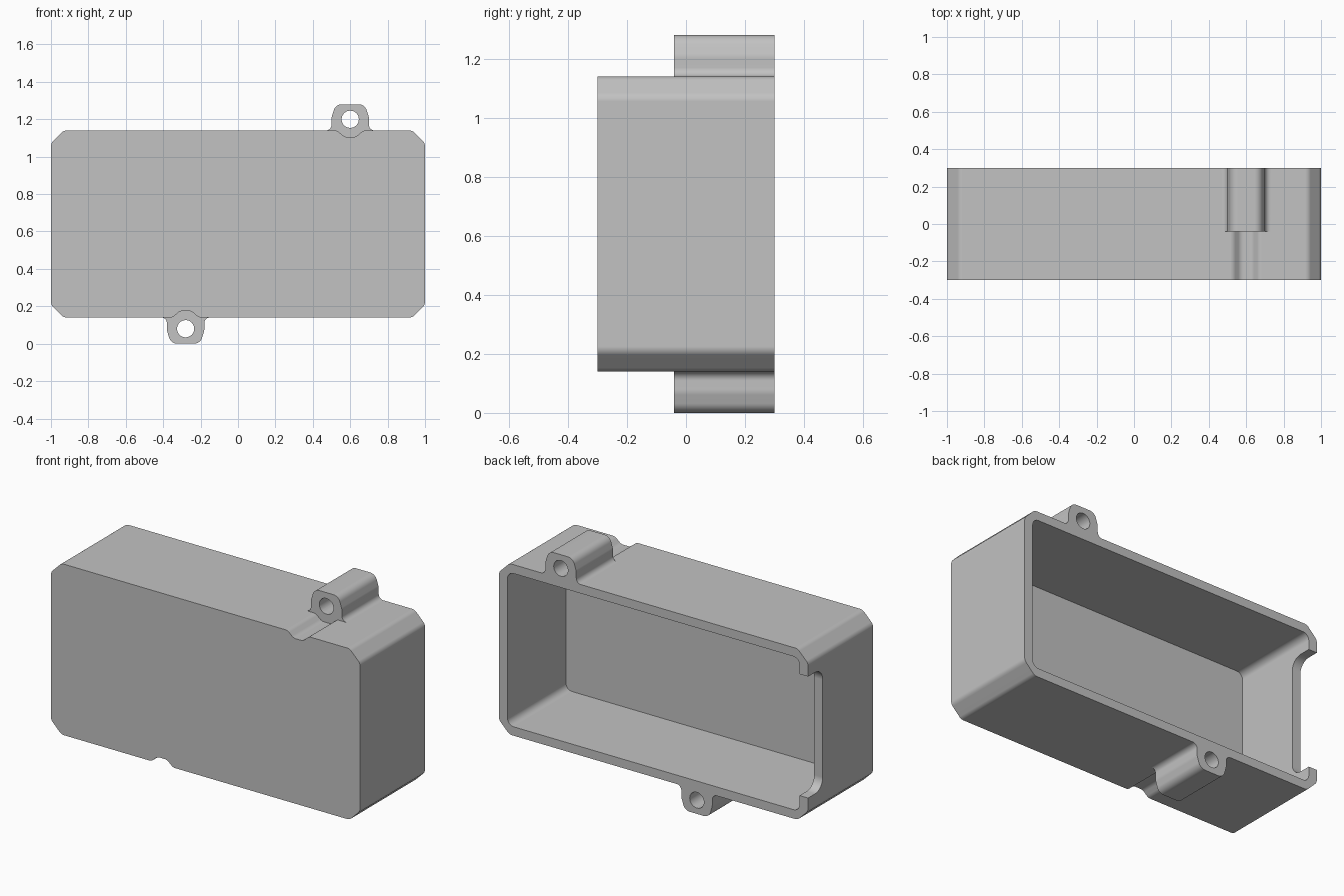
import bpy, bmesh, math
from mathutils import Vector, Matrix

default = bpy.data.objects.get("Cube")
if default:
    bpy.data.objects.remove(default, do_unlink=True)

plastic = bpy.data.materials.new("grey_plastic")
plastic.use_nodes = True
GREY = (0.54, 0.54, 0.54, 1)
plastic.diffuse_color = GREY
plastic.node_tree.nodes["Principled BSDF"].inputs["Base Color"].default_value = GREY

BOTTOM, TOP, FRONT, BACK = 0.14, 1.14, -0.3, 0.3
LUG_FRONT = -0.04


def rounded(corners, steps=8):
    """Outline from (a, b, radius) corners, each filleted by its radius."""
    out = []
    for i, (a, b, r) in enumerate(corners):
        p = Vector((a, b))
        u = (Vector(corners[i - 1][:2]) - p).normalized()
        v = (Vector(corners[(i + 1) % len(corners)][:2]) - p).normalized()
        if r == 0:
            out.append(p)
            continue
        half = u.angle(v) / 2
        centre = p + (u + v).normalized() * (r / math.sin(half))
        start = p + u * (r / math.tan(half)) - centre
        end = p + v * (r / math.tan(half)) - centre
        sweep = start.angle_signed(end)
        for k in range(steps + 1):
            t = -sweep * k / steps
            out.append(centre + Matrix.Rotation(t, 2) @ start)
    return out


def mirrored(half):
    return half + [(-a, b, r) for a, b, r in reversed(half)]


def prism(name, outline, lo, hi, axis="y"):
    """Extrude an outline along y (points x, z) or along x (points y, z)."""
    def place(p, d):
        return (p[0], d, p[1]) if axis == "y" else (d, p[0], p[1])
    bm = bmesh.new()
    face = bm.faces.new([bm.verts.new(place(p, lo)) for p in outline])
    ext = bmesh.ops.extrude_face_region(bm, geom=[face])
    shift = Vector(place((0, 0), hi - lo))
    bmesh.ops.translate(bm, vec=shift,
                        verts=[g for g in ext["geom"] if isinstance(g, bmesh.types.BMVert)])
    bmesh.ops.recalc_face_normals(bm, faces=bm.faces)
    mesh = bpy.data.meshes.new(name)
    bm.to_mesh(mesh)
    bm.free()
    obj = bpy.data.objects.new(name, mesh)
    obj.data.materials.append(plastic)
    bpy.context.collection.objects.link(obj)
    return obj


def combine(target, tool, operation):
    mod = target.modifiers.new(operation, "BOOLEAN")
    mod.object, mod.operation, mod.solver = tool, operation, "EXACT"
    bpy.context.view_layer.objects.active = target
    bpy.ops.object.modifier_apply(modifier=mod.name)
    bpy.data.objects.remove(tool, do_unlink=True)


# outer shell with softened chamfers
C, R = 0.068, 0.04
casing = prism("casing", rounded([
    (-1, BOTTOM + C, R), (-1 + C, BOTTOM, R), (1 - C, BOTTOM, R), (1, BOTTOM + C, R),
    (1, TOP - C, R), (1 - C, TOP, R), (-1 + C, TOP, R), (-1, TOP - C, R)]), FRONT, BACK)

# cavity open to the back
X, Z0, Z1 = 0.945, BOTTOM + 0.052, TOP - 0.052
cavity = prism("cavity_cutter", rounded(
    [(-X, Z0, 0.04), (X, Z0, 0.04), (X, Z1, 0.04), (-X, Z1, 0.04)]), -0.24, 0.4)
combine(casing, cavity, "DIFFERENCE")

# notch in the end wall
notch = prism("notch_cutter", rounded(
    [(0.4, 0.285, 0), (0.165, 0.285, 0.07), (0.165, 0.995, 0.07), (0.4, 0.995, 0)]),
    -1.1, -0.9, "x")
combine(casing, notch, "DIFFERENCE")

# screw lugs, each with a driver groove in front and a hole through it
lug_shape = rounded(mirrored([(-0.135, -0.02, 0), (-0.135, 0, 0), (-0.1, 0, 0.03),
                              (-0.1, 0.07, 0.06), (-0.078, 0.14, 0.045)]))
groove_shape = rounded(mirrored([(-0.11, 0.03, 0), (-0.11, 0.0005, 0),
                                 (-0.07, 0, 0.04), (-0.03, -0.035, 0.04)]))
hole_shape = [(0.046 * math.cos(k * math.tau / 32), 0.06 + 0.046 * math.sin(k * math.tau / 32))
              for k in range(32)]

for x, z, side in ((0.6, TOP, 1), (-0.28, BOTTOM, -1)):
    def at(shape):
        return [(x + p[0], z + side * p[1]) for p in shape]
    combine(casing, prism("groove_cutter", at(groove_shape), FRONT - 0.1, LUG_FRONT), "DIFFERENCE")
    combine(casing, prism("lug", at(lug_shape), LUG_FRONT, BACK), "UNION")
    combine(casing, prism("hole_cutter", at(hole_shape), LUG_FRONT - 0.01, BACK + 0.1), "DIFFERENCE")

# smooth fillets, crisp edges, flat walls
bpy.ops.object.select_all(action="DESELECT")
casing.select_set(True)
bpy.context.view_layer.objects.active = casing
bpy.ops.object.shade_smooth_by_angle(angle=math.radians(30))
normals = casing.modifiers.new("flat_walls", "WEIGHTED_NORMAL")
normals.keep_sharp = True
